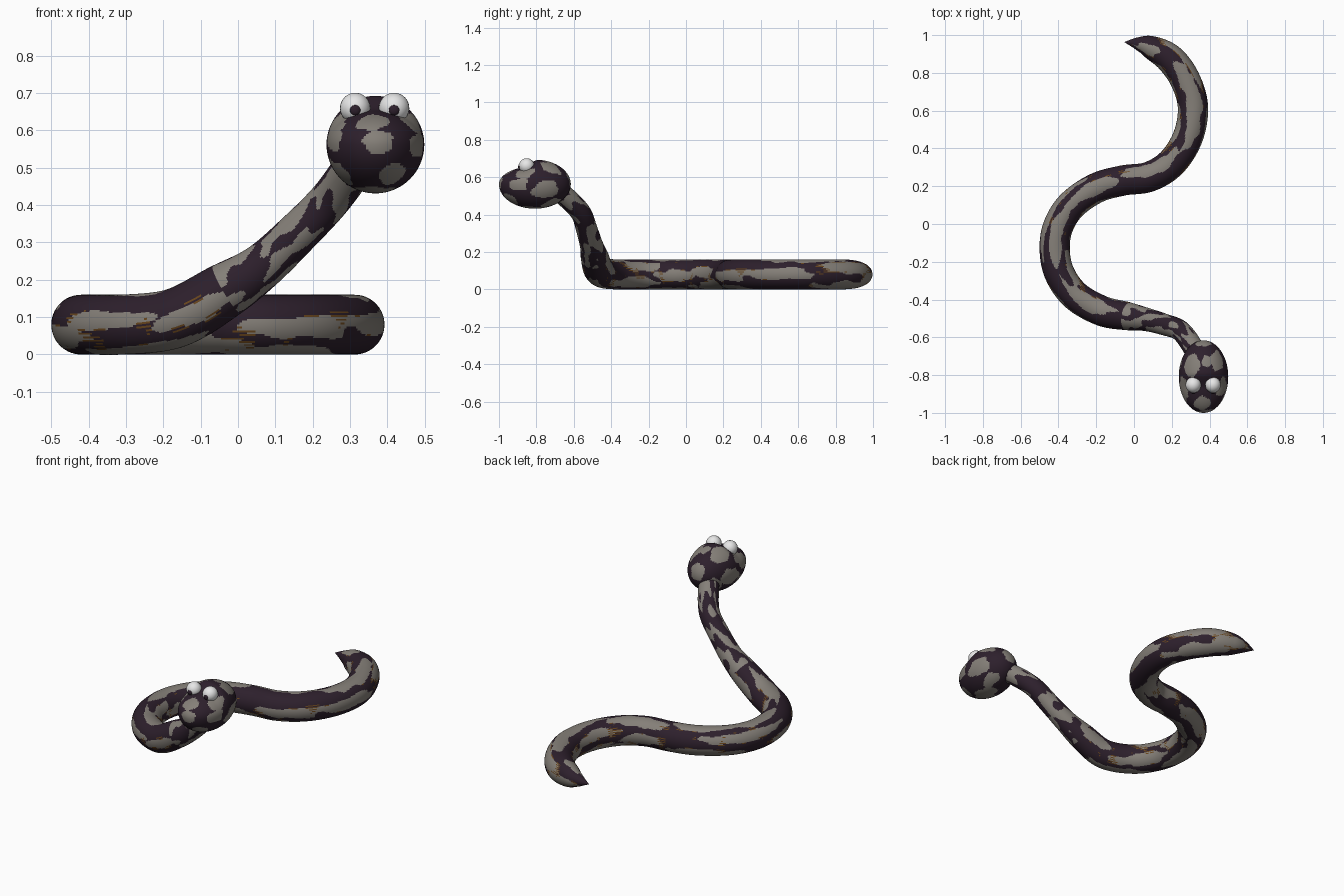
import bpy, bmesh, math
from mathutils import Vector, noise

if "Cube" in bpy.data.objects:
    bpy.data.objects.remove(bpy.data.objects["Cube"])


def material(name, rgb):
    m = bpy.data.materials.new(name)
    m.diffuse_color = (*rgb, 1.0)
    m.use_nodes = True
    m.node_tree.nodes["Principled BSDF"].inputs["Base Color"].default_value = m.diffuse_color
    return m


DARK = material("dark_plum", (0.026, 0.014, 0.025))
GREY = material("warm_grey", (0.235, 0.215, 0.19))
BROWN = material("rust_brown", (0.14, 0.06, 0.012))
WHITE = material("eye_white", (0.8, 0.8, 0.8))


def finish(name, bm, mats):
    mesh = bpy.data.meshes.new(name)
    bmesh.ops.recalc_face_normals(bm, faces=bm.faces)
    for f in bm.faces:
        f.smooth = True
    bm.to_mesh(mesh)
    bm.free()
    for m in mats:
        mesh.materials.append(m)
    ob = bpy.data.objects.new(name, mesh)
    bpy.context.collection.objects.link(ob)
    return ob


# Body centreline from tail tip to head: x, y, z, radius
PATH = [
    (-.05, .963, .08, .001), (.02, .955, .08, .035), (.09, .935, .08, .062),
    (.19, .875, .08, .078), (.27, .765, .08, .08), (.312, .62, .08, .08),
    (.285, .46, .08, .08), (.2, .325, .08, .08), (.08, .25, .08, .08),
    (-.06, .23, .08, .08), (-.2, .19, .08, .08), (-.33, .1, .08, .08),
    (-.4, -.01, .08, .08), (-.42, -.13, .08, .08), (-.395, -.26, .08, .08),
    (-.31, -.38, .08, .08), (-.17, -.46, .097, .08), (-.04, -.487, .168, .075),
    (.063, -.505, .235, .062), (.16, -.532, .325, .057), (.245, -.565, .413, .055),
    (.31, -.65, .5, .055), (.34, -.72, .54, .05)]

# Grey skin patches on the body: path position, angle, half length, half angle
PATCHES = [
    (1.6, 75, .9, 30), (1.8, 200, 1.2, 30), (3.3, 150, 1.1, 28), (3.2, 235, 1.3, 25),
    (4.8, 95, 1.7, 32), (3.5, 0, 1.2, 30), (5.8, 178, 1.1, 25), (6, 300, 1.5, 35),
    (5.8, 25, 1, 22), (7.6, 185, 1.1, 22), (7.8, 65, 1.3, 28), (7.9, 250, 1.3, 25),
    (7.9, 350, 1, 22), (9.9, 85, .9, 30), (9.8, 230, 1.4, 28), (10.2, 320, 1.2, 28),
    (10.4, 170, .9, 22), (11.8, 30, 1.4, 25), (12.3, 90, 1.6, 26), (12.1, 185, 1.4, 22),
    (12.6, 270, 1.4, 30), (13.9, 145, .9, 22), (13.6, 335, 1, 22), (15, 8, .8, 20),
    (14.5, 215, 1.2, 28), (15.5, 100, 1.1, 30), (15.4, 285, 1, 30), (16.6, 345, .7, 25),
    (16.6, 185, .8, 25)]


def body_colour(u, a, k):
    c, s = math.cos(math.radians(a)), math.sin(math.radians(a))
    if u > 17.1:  # rounder blotches on the neck
        return 1 if noise.noise(Vector((u * 1.7, 1.9 * c + 5.4, 1.9 * s + 1.6))) > .0 else 0
    d = min(math.hypot((u - p[0]) / p[2], ((a - p[1] + 180) % 360 - 180) / p[3])
            for p in PATCHES)
    d += .45 * noise.noise(Vector((u * 1.8, 2.5 * c, 2.5 * s)))
    # groups of short rust streaks along patch edges on the flanks
    if abs(d - 1.0) < .22 and abs(s) < .85 and k % 2 \
            and noise.noise(Vector((u * 3.1, 1.2 * c + 9, 1.2 * s + 4))) > .17:
        return 2
    return 1 if d < 1.0 else 0


def spline(points, steps):
    """Catmull-Rom samples through the points."""
    p = [Vector(q) for q in points]
    p = [2 * p[0] - p[1]] + p + [2 * p[-1] - p[-2]]
    out = []
    for i in range(1, len(p) - 2):
        a, b, c, d = p[i - 1:i + 3]
        for k in range(steps):
            t = k / steps
            out.append(0.5 * (2 * b + (c - a) * t + (2 * a - 5 * b + 4 * c - d) * t ** 2
                              + (3 * b - a - 3 * c + d) * t ** 3))
    return out + [p[-2]]


# Body: tube swept along the centreline
SIDES, STEPS = 96, 22
samples = spline(PATH, STEPS)
bm = bmesh.new()
rings = []
for i, s in enumerate(samples):
    prev, nxt = samples[max(i - 1, 0)], samples[min(i + 1, len(samples) - 1)]
    tangent = (nxt - prev).to_3d().normalized()
    side = tangent.cross(Vector((0, 0, 1))).normalized()
    up = side.cross(tangent)
    r = max(s[3], 0.001)
    ring = []
    for k in range(SIDES):
        a = 2 * math.pi * k / SIDES
        ring.append(bm.verts.new(s.to_3d() + r * (math.cos(a) * side + math.sin(a) * up)))
    rings.append(ring)
for i in range(len(rings) - 1):
    for k in range(SIDES):
        j = (k + 1) % SIDES
        f = bm.faces.new((rings[i][k], rings[i][j], rings[i + 1][j], rings[i + 1][k]))
        f.material_index = body_colour((i + .5) / STEPS, 360 * (k + .5) / SIDES, k)
bm.faces.new(rings[0])
bm.faces.new(rings[-1])
finish("body", bm, [DARK, GREY, BROWN])


def ball(name, centre, radii, mats, segments, paint=None, shape=None):
    bm = bmesh.new()
    bmesh.ops.create_uvsphere(bm, u_segments=segments, v_segments=segments // 2, radius=1)
    if paint:
        for f in bm.faces:
            f.material_index = paint(f.calc_center_median().normalized())
    for v in bm.verts:
        p = shape(v.co) if shape else v.co
        v.co = Vector([c + r * x for c, r, x in zip(centre, radii, p)])
    return finish(name, bm, mats)


# Grey spots on the head: direction and size
SPOTS = [
    (.08, -.98, .12, .3), (-.05, -.75, .62, .33), (.35, -.68, -.64, .3),
    (-.69, -.3, -.6, .33), (.85, -.45, 0, .3), (-.85, -.45, .15, .3),
    (.9, .3, -.25, .38), (.55, .4, .7, .34), (.15, .43, .89, .2), (-.5, .3, .75, .34),
    (-.95, .25, -.1, .36), (0, .95, .2, .35), (-.5, .75, -.35, .36), (0, -.1, -1, .4),
    (.4, .5, -.8, .3), (.75, -.3, .55, .3), (-.75, -.3, .55, .3)]


def head_colour(n):
    d = min((n - Vector(s[:3]).normalized()).length / s[3] for s in SPOTS)
    return 1 if d + .4 * noise.noise(n * 3.5) < 1.0 else 0


def head_shape(p):
    """Lower the brow in front of the eyes."""
    t = min(max((.12 - p.y) / .45, 0), 1)
    return Vector((p.x, p.y, p.z * (1 - .27 * t * t * (3 - 2 * t)) if p.z > 0 else p.z))


# Head
ball("head", (.368, -.808, .5625), (.131, .192, .131), [DARK, GREY], 128,
     head_colour, head_shape)

# Eyes with pupils, mirrored about the head's middle
for label, sx in (("left", 1), ("right", -1)):
    x = .366 + sx * .052
    ball(label + "_eye", (x, -.852, .66), (.041, .042, .041), [WHITE], 24)
    ball(label + "_pupil", (x, -.889, .655), (.0145, .0085, .0145), [DARK], 20)
